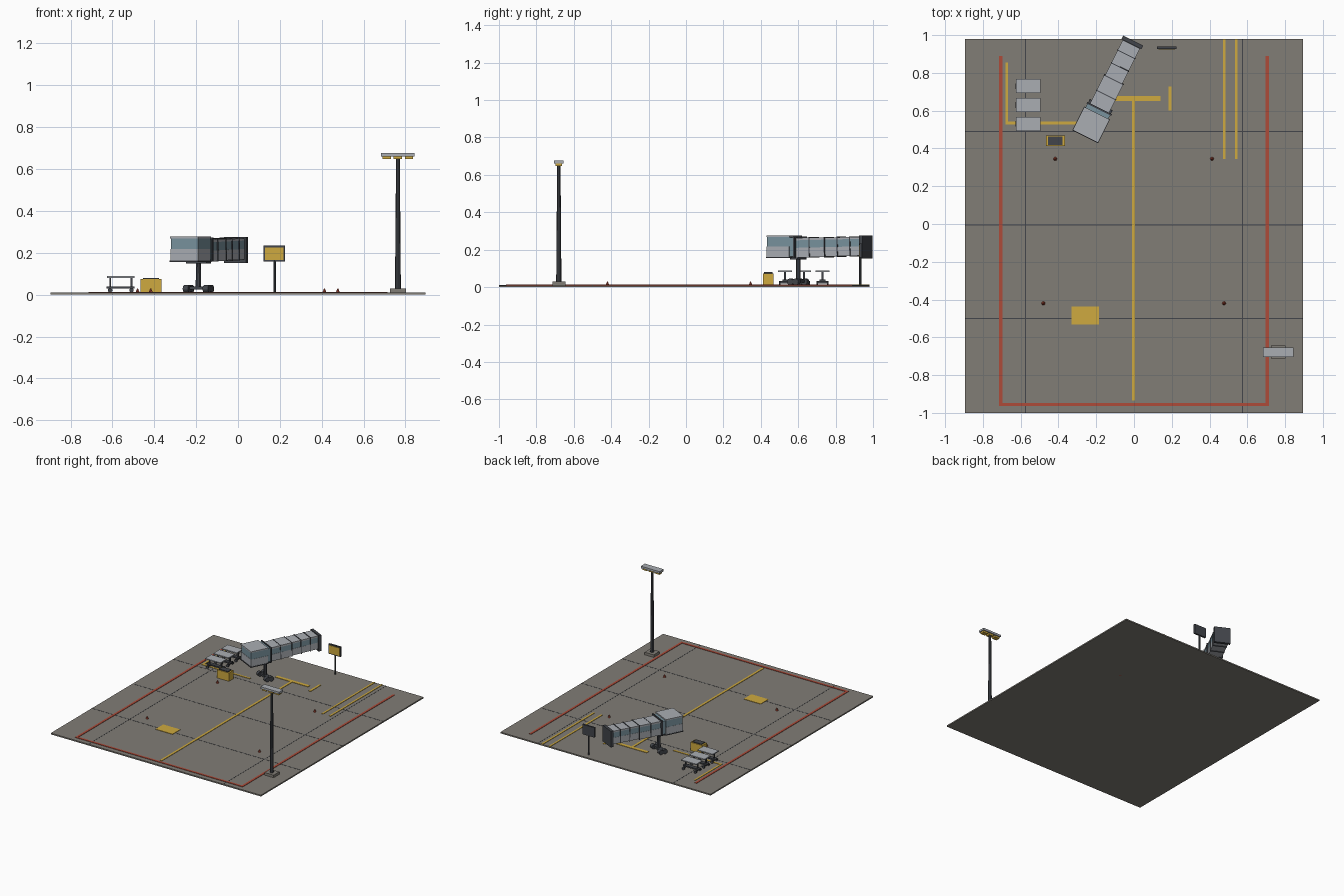
import bpy, math
from mathutils import Matrix, Vector

if "Cube" in bpy.data.objects:
    bpy.data.objects.remove(bpy.data.objects["Cube"])


def material(name, rgb):
    m = bpy.data.materials.new(name)
    m.diffuse_color = (*rgb, 1)
    m.use_nodes = True
    m.node_tree.nodes["Principled BSDF"].inputs["Base Color"].default_value = m.diffuse_color
    return m


CONCRETE = material("concrete", (0.22, 0.205, 0.18))
DARK = material("dark_metal", (0.055, 0.06, 0.07))
LIGHT = material("light_panel", (0.40, 0.42, 0.45))
GLASS = material("blue_glass", (0.19, 0.29, 0.34))
YELLOW = material("yellow_paint", (0.62, 0.40, 0.05))
RED = material("red_paint", (0.42, 0.07, 0.04))
ID = Matrix.Identity(4)


def box(name, x, y, z, mat, frame=ID):
    """Box from (min, max) ranges, placed in an optional local frame."""
    corners = [Vector((a, b, c)) for c in z for b in y for a in x]
    faces = [(0, 2, 3, 1), (4, 5, 7, 6), (0, 1, 5, 4),
             (2, 6, 7, 3), (0, 4, 6, 2), (1, 3, 7, 5)]
    me = bpy.data.meshes.new(name)
    me.from_pydata([frame @ v for v in corners], [], faces)
    me.materials.append(mat)
    ob = bpy.data.objects.new(name, me)
    bpy.context.collection.objects.link(ob)
    return ob


def span(c, w):
    return (c - w / 2, c + w / 2)


def post(name, x, y, z, r1, r2, mat, sides=8, frame=ID, turn=ID):
    """Tapered prism between two heights."""
    bpy.ops.mesh.primitive_cone_add(vertices=sides, radius1=r1, radius2=r2, depth=z[1] - z[0])
    ob = bpy.context.object
    ob.name = name
    ob.data.transform(frame @ Matrix.Translation((x, y, sum(z) / 2)) @ turn)
    ob.data.materials.append(mat)
    return ob


# Apron slab and expansion joints
TOP = 0.01
box("apron_slab", (-0.895, 0.895), (-1, 0.98), (0, TOP), CONCRETE)
for x in (-0.575, 0.575):
    box("slab_joint", span(x, 0.005), (-1, 0.98), (0.005, TOP + 0.0008), DARK)
for y in (-0.5, -0.005, 0.49):
    box("slab_joint", (-0.895, 0.895), span(y, 0.005), (0.005, TOP + 0.0008), DARK)

# Painted markings
PAINT = (TOP - 0.001, TOP + 0.003)
for x in (-0.705, 0.705):
    box("red_boundary_side", span(x, 0.017), (-0.963, 0.89), PAINT, RED)
box("red_boundary_front", (-0.7, 0.7), span(-0.955, 0.017), PAINT, RED)
for name, x, y in [
    ("lead_in_line", span(-0.003, 0.017), (-0.935, 0.66)),
    ("stop_bar", (-0.14, 0.14), span(0.665, 0.026)),
    ("stop_tick", span(0.19, 0.017), (0.6, 0.727)),
    ("service_lane_line", span(0.477, 0.014), (0.345, 0.98)),
    ("service_lane_line", span(0.541, 0.014), (0.345, 0.98)),
    ("equipment_line_side", span(-0.673, 0.014), (0.53, 0.855)),
    ("equipment_line_front", (-0.68, -0.27), span(0.535, 0.014)),
    ("stand_marker_panel", (-0.33, -0.185), (-0.532, -0.438)),
]:
    box(name, x, y, PAINT, YELLOW)

# Safety cones
for x, y in [(-0.417, 0.345), (0.413, 0.345), (-0.48, -0.42), (0.477, -0.42)]:
    post("safety_cone", x, y, (0, 0.03), 0.014, 0.002, RED)

# Boarding bridge, local y runs from cab front to rear collar
B = Matrix.Translation((-0.257, 0.464, 0)) @ Matrix.Rotation(math.radians(-26.5), 4, 'Z')
box("cab_floor_lip", span(0, 0.152), (-0.003, 0.138), (0.155, 0.162), DARK, B)
box("cab_lower_body", span(0, 0.148), (0, 0.135), (0.162, 0.217), LIGHT, B)
box("cab_windows", span(0, 0.145), (0.002, 0.135), (0.217, 0.268), GLASS, B)
box("cab_roof", span(0, 0.15), (-0.001, 0.137), (0.268, 0.277), LIGHT, B)
box("bellows", span(0, 0.135), (0.135, 0.16), (0.165, 0.266), GLASS, B)
box("bellows_frame", span(0, 0.146), (0.158, 0.167), (0.158, 0.272), DARK, B)

# Telescoping tunnel, slightly inclined
T = B @ Matrix.Translation((0, 0.16, 0)) @ Matrix.Rotation(math.radians(1.2), 4, 'X')
for i, (y0, y1, w, zi) in enumerate([(0, 0.18, 0.112, 0), (0.18, 0.39, 0.102, 0.002)]):
    y = (y0, y1)
    box("tunnel_lower_wall", span(0, w), y, (0.158 + zi, 0.21), LIGHT, T)
    box("tunnel_windows", span(0, w - 0.003), y, (0.21, 0.25), GLASS, T)
    box("tunnel_roof", span(0, w), y, (0.25, 0.263 - zi), LIGHT, T)
for y, w in [(0.09, 0.117), (0.18, 0.117), (0.255, 0.107), (0.33, 0.107)]:
    box("tunnel_rib", span(0, w), span(y, 0.005), (0.156, 0.265), DARK, T)
box("rear_collar", span(0, 0.118), (0.545, 0.566), (0.152, 0.276), DARK, B)

# Bridge support and wheels
box("support_head", span(0, 0.11), span(0.152, 0.045), (0.148, 0.16), DARK, B)
post("support_column", 0, 0.152, (0.03, 0.15), 0.014, 0.012, DARK, 8, B)
box("bogie_beam", span(0, 0.12), span(0.152, 0.035), (0.024, 0.04), DARK, B)
axle = Matrix.Rotation(math.pi / 2, 4, 'Y')
for x in (-0.053, 0.053):
    for y in (0.152 - 0.016, 0.152 + 0.016):
        w = post("bogie_wheel", 0, 0, (-0.014, 0.014), 0.018, 0.018, DARK, 12)
        w.data.transform(B @ Matrix.Translation((x, y, 0.028)) @ axle)

# Baggage dollies
for y in (0.73, 0.63, 0.53):
    box("dolly_deck", (-0.625, -0.495), span(y, 0.075), (0.08, 0.088), LIGHT)
    box("dolly_chassis", (-0.628, -0.495), span(y, 0.03), (0.03, 0.04), DARK)
    for x in (-0.611, -0.509):
        box("dolly_post", span(x, 0.008), span(y, 0.01), (0.035, 0.082), DARK)
        box("dolly_axle", span(x, 0.006), span(y, 0.06), (0.02, 0.032), DARK)
        for dy in (-0.028, 0.028):
            post("dolly_wheel", x, y + dy, (-0.004, 0.004), 0.011, 0.011, DARK, 10,
                 Matrix.Translation((0, 0, 0.021)), Matrix.Rotation(math.pi / 2, 4, 'X'))

# Ground power unit
box("power_unit_body", (-0.466, -0.366), (0.412, 0.468), (TOP, 0.074), YELLOW)
box("power_unit_cover", (-0.454, -0.378), (0.418, 0.462), (0.074, 0.08), DARK)

# Guidance sign
post("sign_post", 0.175, 0.932, (TOP, 0.165), 0.006, 0.006, DARK)
box("sign_frame", (0.123, 0.225), (0.927, 0.94), (0.158, 0.234), DARK)
box("sign_face", (0.13, 0.218), (0.924, 0.93), (0.165, 0.226), YELLOW)

# Floodlight mast
box("mast_base", span(0.764, 0.078), span(-0.678, 0.07), (TOP, 0.03), CONCRETE)
post("mast_pole", 0.764, -0.68, (0.03, 0.66), 0.014, 0.009, DARK)
box("lamp_bar", span(0.764, 0.16), span(-0.68, 0.05), (0.661, 0.677), LIGHT)
for dx in (-0.053, 0, 0.053):
    box("flood_lamp", span(0.764 + dx, 0.04), span(-0.68, 0.034), (0.648, 0.662), YELLOW)
